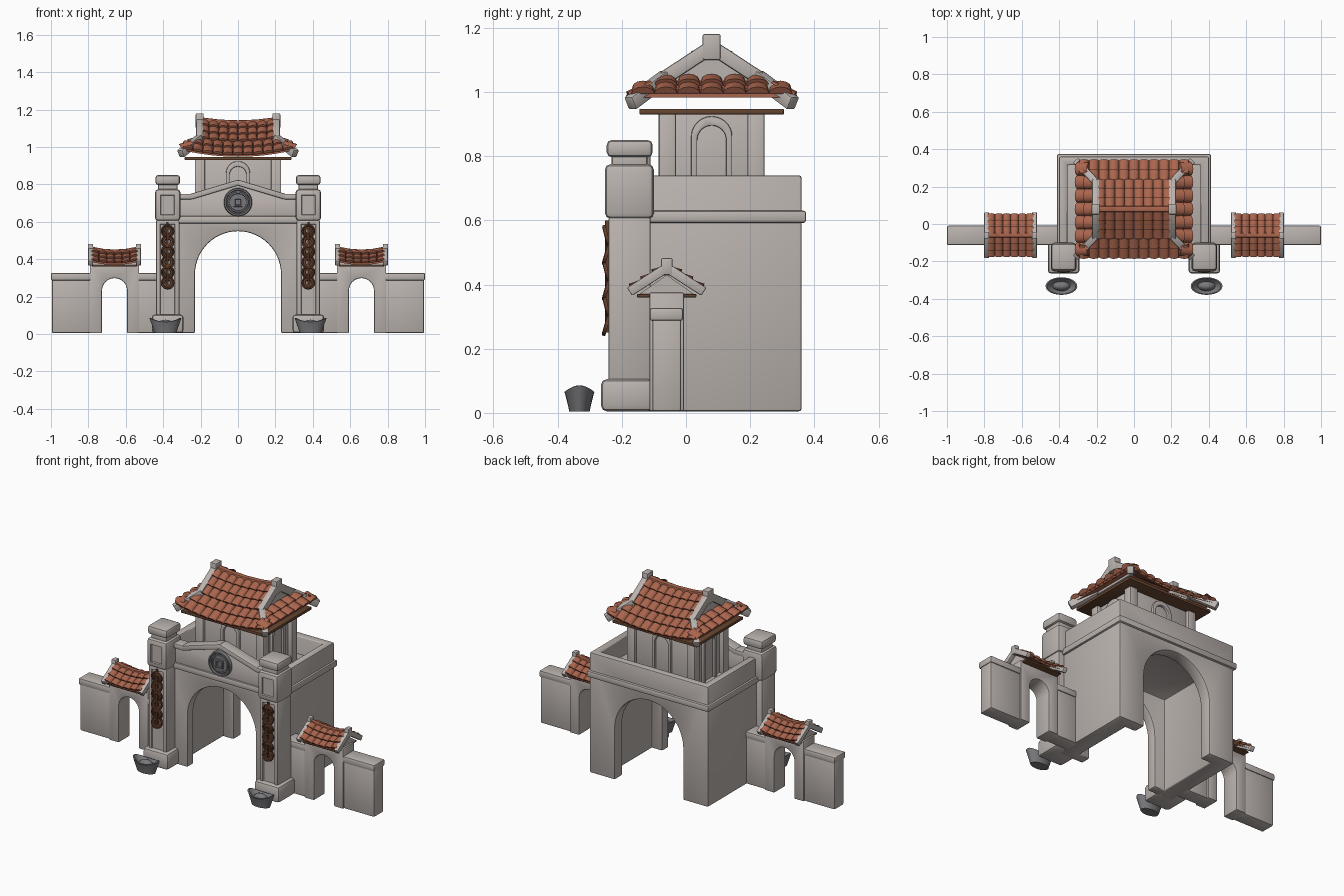
import bpy, bmesh, math
from mathutils import Vector as V, Matrix as M

if "Cube" in bpy.data.objects:
    bpy.data.objects.remove(bpy.data.objects["Cube"])


def material(name, r, g, b):
    m = bpy.data.materials.new(name)
    m.diffuse_color = (r, g, b, 1)
    m.use_nodes = True
    m.node_tree.nodes["Principled BSDF"].inputs["Base Color"].default_value = m.diffuse_color
    return m


PLASTER = material("pale plaster", 0.50, 0.455, 0.43)
TILE = material("terracotta tile", 0.40, 0.13, 0.075)
WOOD = material("dark wood", 0.13, 0.06, 0.03)
COPPER = material("dark copper", 0.13, 0.05, 0.025)
STONE = material("grey stone", 0.19, 0.19, 0.205)


def finish(name, bm, mat, bevel=0, panel=None, fix=True):
    if fix:
        bmesh.ops.recalc_face_normals(bm, faces=bm.faces)
    if bevel:
        edges = [e for e in bm.edges if len(e.link_faces) == 2 and e.calc_face_angle(0) > 0.7]
        bmesh.ops.bevel(bm, geom=edges, offset=bevel, segments=2, profile=0.5,
                        affect='EDGES', clamp_overlap=True)
    if panel:  # sunken panel on the front face
        f = max((f for f in bm.faces if f.normal.y < -0.9), key=lambda f: f.calc_area())
        bmesh.ops.inset_region(bm, faces=[f], thickness=panel)
        bmesh.ops.inset_region(bm, faces=[f], thickness=0.004, depth=-0.008)
    me = bpy.data.meshes.new(name)
    bm.to_mesh(me)
    bm.free()
    for p in me.polygons:
        p.use_smooth = True
    me.set_sharp_from_angle(angle=math.radians(40))
    me.materials.append(mat)
    o = bpy.data.objects.new(name, me)
    bpy.context.scene.collection.objects.link(o)
    return o


def box(name, x0, x1, y0, y1, z0, z1, mat=PLASTER, bevel=0.008, panel=None):
    bm = bmesh.new()
    c = V((x0 + x1, y0 + y1, z0 + z1)) / 2
    size = (abs(x1 - x0), abs(y1 - y0), abs(z1 - z0), 1)
    bmesh.ops.create_cube(bm, size=1, matrix=M.Translation(c) @ M.Diagonal(size))
    return finish(name, bm, mat, bevel, panel)


def prism(name, pts, axis, a, b, mat=PLASTER, bevel=0.008):
    """Extrude an outline: axis 'y' takes (x, z) points, axis 'x' takes (y, z)."""
    bm = bmesh.new()
    vs = [bm.verts.new((p, a, q) if axis == 'y' else (a, p, q)) for p, q in pts]
    f = bm.faces.new(vs)
    new = bmesh.ops.extrude_face_region(bm, geom=[f])['geom']
    move = V((0, b - a, 0)) if axis == 'y' else V((b - a, 0, 0))
    bmesh.ops.translate(bm, vec=move, verts=[v for v in new if isinstance(v, bmesh.types.BMVert)])
    return finish(name, bm, mat, bevel)


def arch(c, half, z0, spring, n=20):
    curve = [(c - half * math.cos(math.pi * i / n), spring + half * math.sin(math.pi * i / n))
             for i in range(n + 1)]
    return [(c - half, z0)] + curve + [(c + half, z0)]


def beam(name, pts, w, h, mat=PLASTER, bevel=0.006):
    bm = bmesh.new()
    for p, q in zip(pts, pts[1:]):
        p, q = V(p), V(q)
        d = (q - p).normalized()
        side = d.cross(V((0, 0, 1))).normalized()
        rot = M((d, side, side.cross(d))).transposed().to_4x4()
        size = M.Diagonal(((q - p).length + h * 0.3, w, h, 1))
        bmesh.ops.create_cube(bm, size=1, matrix=M.Translation((p + q) / 2) @ rot @ size)
    return finish(name, bm, mat, bevel)


def lathe(bm, prof, n, mat4, closed=False):
    rings = [[bm.verts.new(mat4 @ V((r * math.cos(2 * math.pi * i / n), r * math.sin(2 * math.pi * i / n), h)))
              for i in range(n)] for r, h in prof]
    for a, b in zip(rings, rings[1:] + rings[:1] if closed else rings[1:]):
        for i in range(n):
            bm.faces.new((a[i], a[(i + 1) % n], b[(i + 1) % n], b[i]))
    bmesh.ops.remove_doubles(bm, verts=bm.verts, dist=1e-5)


def tiles(bm, A, B, C, D, pitch, rows):
    """Slope A-B (eave) to D-C (top), covered with overlapping half-round tiles."""
    A, B, C, D = V(A), V(B), V(C), V(D)
    e, t = (A + B) / 2, (C + D) / 2
    u, n = (B - A).normalized(), (B - A).cross(t - e).normalized()
    lo, hi = (B - A).length / 2, (C - D).length / 2
    for i in range(12):
        f, g = i / 12, (i + 1) / 12
        bm.faces.new([bm.verts.new(p) for p in (A.lerp(B, f), A.lerp(B, g), D.lerp(C, g), D.lerp(C, f))])
    count = round(2 * lo / pitch)
    pitch = 2 * lo / count
    for r in range(rows):
        t0, t1 = r / rows, min(1, (r + 1.25) / rows)
        for k in range(count):
            off = (k - (count - 1) / 2) * pitch
            if abs(off) > lo + (hi - lo) * t0 + pitch * 0.1:
                continue
            ends = []
            for s, lift, rad in ((t0, 0.011, 0.52), (t1, 0.0, 0.46)):
                c = e.lerp(t, s) + u * off + n * lift
                ends.append([bm.verts.new(c + u * pitch * rad * math.cos(math.pi * j / 6)
                                          + n * pitch * rad * 0.65 * math.sin(math.pi * j / 6)) for j in range(7)])
            p, q = ends
            for j in range(6):
                bm.faces.new((p[j], q[j], q[j + 1], p[j + 1]))
            bm.faces.new(p)


def sag(bm, x0, k):
    for v in bm.verts:
        v.co.z += k * (v.co.x - x0) ** 2


# Main gatehouse: hollow block with arches front and back and a sunken terrace
body = box("body_blank", -.4, .4, -.16, .36, .005, .74, bevel=0)
cutters = [box("room_cutter", -.3, .3, -.1, .285, -.1, .57, bevel=0),
           prism("arch_cutter", arch(0, .23, -.1, .32, 28), 'y', -1, 1, bevel=0),
           box("terrace_cutter", -.355, .355, -.5, .315, .62, 1, bevel=0)]
for c in cutters:
    c.hide_render = True
    md = body.modifiers.new("cut", 'BOOLEAN')
    md.operation, md.solver, md.object = 'DIFFERENCE', 'EXACT', c
cut = bpy.data.meshes.new_from_object(body.evaluated_get(bpy.context.evaluated_depsgraph_get()))
bm = bmesh.new()
bm.from_mesh(cut)
for o in cutters + [body]:
    bpy.data.objects.remove(o)
finish("gatehouse_body", bm, PLASTER, 0.008)
box("gatehouse_cornice", -.412, .412, -.174, .374, .592, .63)

# Pediment with coping and round medallion
prism("pediment", [(-.33, .6), (.33, .6), (.33, .735), (.25, .735), (0, .812), (-.25, .735), (-.33, .735)],
      'y', -.165, -.115)
beam("pediment_coping", [(x, -.145, z) for x, z in
                         ((-.32, .735), (-.25, .735), (0, .81), (.25, .735), (.32, .735))], .07, .03)
bm = bmesh.new()
lathe(bm, [(0, .01), (.045, .01), (.047, .016), (.054, .016), (.056, .009), (.062, .009),
           (.065, .019), (.073, .019), (.076, 0)], 32, M.Translation((0, -.165, .705)) @ M.Rotation(math.pi / 2, 4, 'X'))
finish("medallion", bm, STONE)
box("medallion_square", -.025, .025, -.184, -.17, .68, .73, STONE, 0.003, 0.008)

# Upper pavilion with corner posts and arched window frames
YC = .08
box("pavilion_core", -.205, .205, -.065, .225, .61, .94)
for x in (-.204, .204):
    for y in (-.058, .218):
        box("pavilion_post", x - .027, x + .027, y - .027, y + .027, .61, .94)


def window(c):
    return arch(c, .064, .62, .86) + arch(c, .045, .62, .85)[::-1]


for a in (-.08, .22):
    prism("window_frame", window(0), 'y', a, a + .02, bevel=0.004)
for a in (-.222, .202):
    prism("window_frame", window(YC), 'x', a, a + .02, bevel=0.004)

# Main hip-and-gable roof
box("roof_eave_board", -.285, .285, -.145, .305, .93, .947, WOOD, 0.003)
bm = bmesh.new()
EX, EY, EZ, BX, BY, BZ, RZ = .295, .25, .948, .205, .145, 1.02, 1.125
for s in (1, -1):
    ye, yb = YC - s * EY, YC - s * BY
    tiles(bm, (-s * EX, ye, EZ), (s * EX, ye, EZ), (s * BX, yb, BZ), (-s * BX, yb, BZ), .052, 2)
    tiles(bm, (-s * BX, yb, BZ), (s * BX, yb, BZ), (s * BX, YC, RZ), (-s * BX, YC, RZ), .052, 3)
    tiles(bm, (s * EX, ye, EZ), (s * EX, YC + s * EY, EZ), (s * BX, YC + s * BY, BZ), (s * BX, yb, BZ), .068, 2)
sag(bm, 0, .4)
finish("main_roof_tiles", bm, TILE, fix=False)
beam("main_roof_ridge", [(x, YC, 1.128 + .4 * x * x) for x in (-.2, -.1, 0, .1, .2)], .03, .03, TILE)
for s in (-1, 1):
    prism("main_gable", [(YC - .15, 1.02), (YC + .15, 1.02), (YC, 1.135)], 'x', s * .19, s * .21, bevel=0)
    for t in (-1, 1):
        beam("main_hip_ridge", [(s * .205, YC, 1.14), (s * .205, YC + t * .145, 1.045),
                                (s * .303, YC + t * .25, .967)], .038, .044)
    box("main_ridge_end", s * .205 - .021, s * .205 + .021, YC - .028, YC + .028, 1.1, 1.18, bevel=0.005)

for s in (-1, 1):
    # Front pillars
    px = s * .376
    box("pillar_base", px - .085, px + .085, -.265, -.1, .005, .105, bevel=0.018)
    box("pillar_shaft", px - .062, px + .062, -.242, -.11, .08, .61, panel=0.02)
    box("pillar_head", px - .068, px + .068, -.253, -.1, .605, .775, bevel=0.018, panel=0.018)
    box("pillar_neck", px - .052, px + .052, -.232, -.12, .75, .82)
    box("pillar_cap", px - .066, px + .066, -.247, -.104, .797, .85, bevel=0.015)

    # Hanging string of coins
    bm = bmesh.new()
    for i in range(6):
        mt = M.Translation((px, -.247, .55 - i * .055)) @ M.Rotation(math.radians(74 if i % 2 else 104), 4, 'X')
        lathe(bm, [(.013, -.005), (.016, .005), (.026, .003), (.03, .007), (.036, .005), (.036, -.005)], 20, mt, True)
    finish("coin_string", bm, COPPER)
    box("coin_cord", px - .005, px + .005, -.252, -.238, .25, .6, COPPER, 0.002)

    # Boat-shaped bowl in front of the pillar
    bm = bmesh.new()
    rings = []
    for k, z, lift in ((0, .005, 0), (.68, .005, 0), (.74, .02, 0), (.94, .058, .012), (1, .065, .02),
                       (.9, .066, .02), (.55, .046, 0), (.48, .06, 0), (.28, .073, 0), (0, .077, 0)):
        rings.append([bm.verts.new((s * .388 + .085 * k * math.cos(math.pi * i / 12),
                                    -.332 + .047 * k * math.sin(math.pi * i / 12),
                                    z + lift * math.cos(math.pi * i / 12) ** 2)) for i in range(24)])
    for a, b in zip(rings, rings[1:]):
        for i in range(24):
            bm.faces.new((a[i], a[i - 1], b[i - 1], b[i]))
    bmesh.ops.remove_doubles(bm, verts=bm.verts, dist=1e-5)
    finish("boat_bowl", bm, STONE)

    # Side walls with caps
    for a, b in ((.38, .55), (.78, .995)):
        box("side_wall", s * a, s * b, -.105, -.015, .005, .31)
        box("side_wall_cap", s * a, s * (b + .005), -.113, -.009, .287, .327)

    # Side gate with its small roof
    gx, gy = s * .66, -.06
    outline = arch(gx, .067, .005, .232, 16) + [(gx + .132, .005), (gx + .132, .375), (gx - .132, .375), (gx - .132, .005)]
    prism("side_gate", outline, 'y', -.114, -.006, bevel=0.006)
    prism("side_gable", [(gy - .085, .37), (gy + .085, .37), (gy, .43)], 'x', gx - .122, gx + .122, bevel=0)
    box("side_eave_board", gx - .12, gx + .12, gy - .092, gy + .092, .36, .37, WOOD, 0.002)
    bm = bmesh.new()
    for t in (1, -1):
        y = gy - t * .104
        tiles(bm, (gx - t * .125, y, .37), (gx + t * .125, y, .37),
              (gx + t * .125, gy, .437), (gx - t * .125, gy, .437), .042, 3)
    sag(bm, gx, 1.0)
    finish("side_roof_tiles", bm, TILE, fix=False)
    beam("side_roof_ridge", [(gx + d, gy, .44 + d * d) for d in (-.125, -.06, 0, .06, .125)], .024, .024, TILE, 0.004)
    for d in (-.128, .128):
        for t in (-1, 1):
            beam("side_roof_barge", [(gx + d, gy, .452), (gx + d, gy + t * .112, .38)], .026, .03, bevel=0.004)
        box("side_ridge_end", gx + d - .014, gx + d + .014, gy - .018, gy + .018, .43, .482, bevel=0.004)
